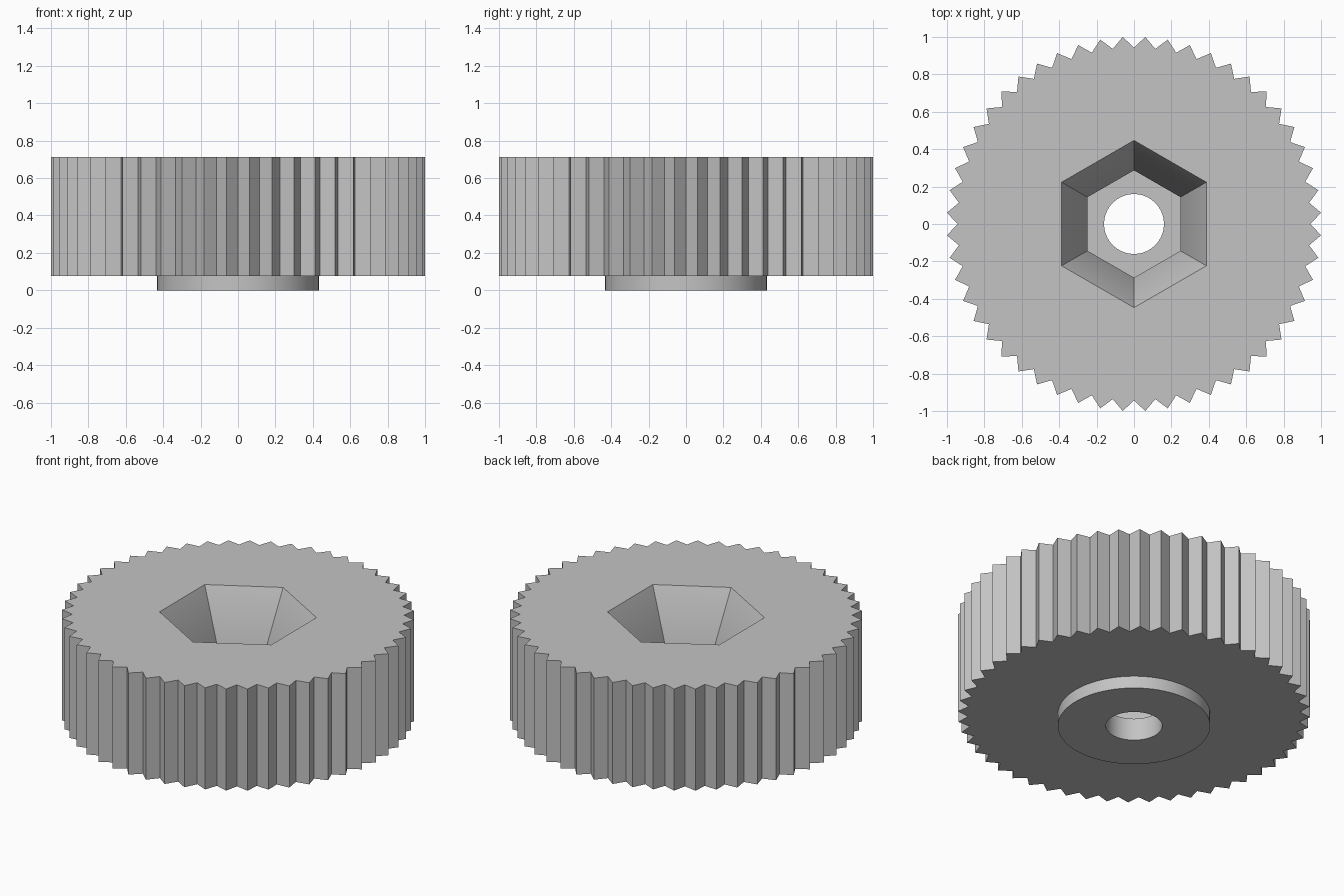
import bpy, bmesh, math

if "Cube" in bpy.data.objects:
    bpy.data.objects.remove(bpy.data.objects["Cube"])

TEETH = 52
TIP_R, VALLEY_R = 1.002, 0.943
Z_COLLAR, Z_TOP = 0.077, 0.714      # underside and top of the knurled body
Z_TAPER, Z_FLOOR = 0.415, 0.14      # end of the tapered lead-in, hex pocket floor

bm = bmesh.new()


def ring(radii, n, z, start=0.0):
    """Closed edge loop; radii repeat around the ring."""
    vs = []
    for i in range(n):
        a, r = start + math.tau * i / n, radii[i % len(radii)]
        vs.append(bm.verts.new((r * math.cos(a), r * math.sin(a), z)))
    return [bm.edges.new((vs[i], vs[(i + 1) % n])) for i in range(n)]


def wall(a, b):
    bmesh.ops.bridge_loops(bm, edges=a + b)


def flat(outer, inner):
    bmesh.ops.triangle_fill(bm, edges=outer + inner, use_beauty=True)


def knurl(z):
    return ring((VALLEY_R, TIP_R), TEETH * 2, z)


def hexagon(r, z):
    return ring((r,), 6, z, math.pi / 2)


def circle(r, z):
    return ring((r,), 96, z)


# Loops of the knob
body_low, body_high = knurl(Z_COLLAR), knurl(Z_TOP)
hex_top, hex_mid, hex_floor = hexagon(0.447, Z_TOP), hexagon(0.287, Z_TAPER), hexagon(0.287, Z_FLOOR)
bore_top, bore_low = circle(0.16, Z_FLOOR), circle(0.16, 0)
collar_top, collar_low = circle(0.433, Z_COLLAR), circle(0.433, 0)

# Knurled rim, tapered hex pocket, bore and collar walls
for a, b in ((body_low, body_high), (hex_top, hex_mid), (hex_mid, hex_floor),
             (bore_top, bore_low), (collar_top, collar_low)):
    wall(a, b)

# Flat faces: top, pocket floor, underside, collar face
for a, b in ((body_high, hex_top), (hex_floor, bore_top),
             (body_low, collar_top), (collar_low, bore_low)):
    flat(a, b)

bmesh.ops.recalc_face_normals(bm, faces=bm.faces)
mesh = bpy.data.meshes.new("knurled_knob")
bm.to_mesh(mesh)
bm.free()

grey = bpy.data.materials.new("grey")
grey.diffuse_color = (0.55, 0.55, 0.55, 1)
grey.use_nodes = True
grey.node_tree.nodes["Principled BSDF"].inputs["Base Color"].default_value = grey.diffuse_color
mesh.materials.append(grey)

knob = bpy.data.objects.new("knurled_knob", mesh)
bpy.context.collection.objects.link(knob)
bpy.context.view_layer.objects.active = knob
knob.select_set(True)
bpy.ops.object.shade_smooth_by_angle(angle=math.radians(30))
